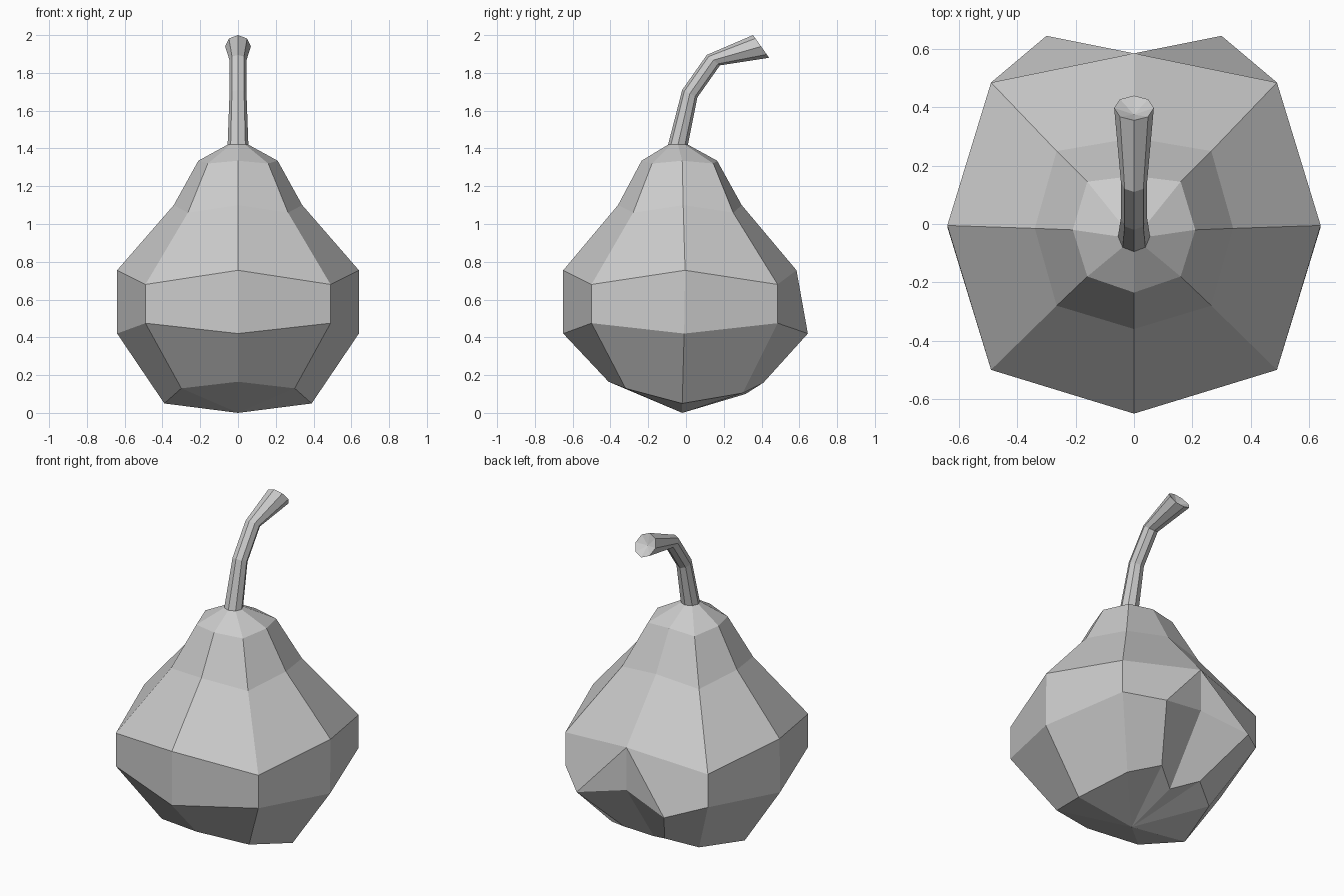
import bpy, bmesh, math

if "Cube" in bpy.data.objects:
    bpy.data.objects.remove(bpy.data.objects["Cube"])


def make_object(name, bm):
    bmesh.ops.recalc_face_normals(bm, faces=bm.faces[:])
    mesh = bpy.data.meshes.new(name)
    bm.to_mesh(mesh)
    bm.free()
    obj = bpy.data.objects.new(name, mesh)
    bpy.context.collection.objects.link(obj)


# Stem sections: front point (y, z), back point (y, z), half width
SECTIONS = [((-.095, 1.42), (.01, 1.42), .055),
            ((-.02, 1.71), (.06, 1.67), .045),
            ((.11, 1.895), (.18, 1.84), .045),
            ((.355, 2.0), (.44, 1.88), .068)]


def section_ring(front, back, width, sides=8):
    ring = []
    for i in range(sides):
        a = 2 * math.pi * i / sides
        t = (1 - math.cos(a)) / 2
        ring.append((width * math.sin(a),
                     front[0] + (back[0] - front[0]) * t,
                     front[1] + (back[1] - front[1]) * t))
    return ring


# Pear body: right-half rings running from front to back, top to bottom
collar = section_ring(*SECTIONS[0])[:5]
collar[0] = (0, *SECTIONS[0][0])
collar[4] = (0, *SECTIONS[0][1])
shoulder = [(0, -.235, 1.335), (.16, -.18, 1.32), (.21, -.02, 1.335), (.16, .145, 1.32), (0, .165, 1.335)]
neck = [(0, -.36, 1.1), (.265, -.28, 1.06), (.34, -.015, 1.1), (.265, .25, 1.06), (0, .295, 1.1)]
upper = [(0, -.65, .755), (.49, -.5, .68), (.64, -.005, .755), (.49, .485, .68), (0, .585, .755)]
lower = [(0, -.65, .42), (.49, -.5, .475), (.64, -.01, .42), (.49, .485, .475), (.3, .645, .42)]
base = [(0, -.41, .165), (.3, -.32, .13), (.39, -.02, .05), (.3, .3, .105), (.14, .41, .16)]
notch_top, notch_base, bottom = (0, .585, .49), (0, .315, .1), (0, -.02, 0)

bm = bmesh.new()
cache = {}


def vert(p):
    key = tuple(round(c, 4) + 0.0 for c in p)
    if key not in cache:
        cache[key] = bm.verts.new(key)
    return cache[key]


def mirrored_face(*pts):
    bm.faces.new([vert(p) for p in pts])
    bm.faces.new([vert((-x, y, z)) for x, y, z in pts])


rings = [collar, shoulder, neck, upper, lower, base]
for a, b in zip(rings, rings[1:]):
    for i in range(4):
        quad = [a[i], a[i + 1], b[i + 1], b[i]]
        if i % 2:
            quad = quad[1:] + quad[:1]
        mirrored_face(*quad)

# Cleft between the two rear lobes
mirrored_face(upper[4], lower[4], notch_top)
mirrored_face(lower[4], notch_top, notch_base, base[4])

# Underside fan
rim = base + [notch_base]
for p, q in zip(rim, rim[1:]):
    mirrored_face(p, q, bottom)
make_object("pear_body", bm)

# Bent stem with a flared, dished tip
bm = bmesh.new()
loops = [[bm.verts.new(p) for p in section_ring(*s)] for s in SECTIONS]
for a, b in zip(loops, loops[1:]):
    for i in range(8):
        j = (i + 1) % 8
        bm.faces.new((a[i], a[j], b[j], b[i]))
tip = bm.verts.new((0, .375, 1.93))
for i in range(8):
    bm.faces.new((loops[-1][i], loops[-1][(i + 1) % 8], tip))
make_object("stem", bm)
